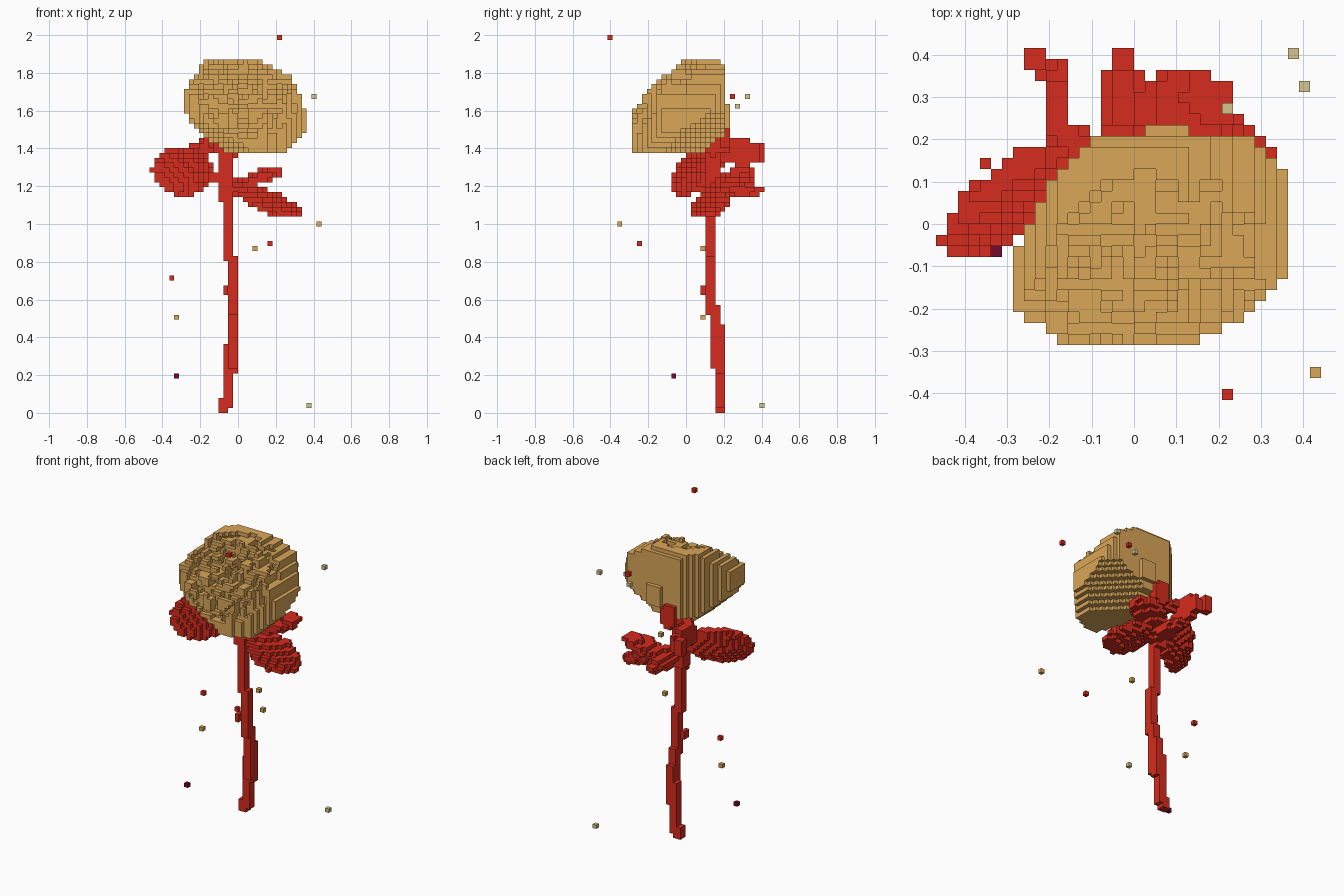
import bpy
import bmesh
import random
from math import atan2, pi, floor
from mathutils import Vector

if "Cube" in bpy.data.objects:
    bpy.data.objects.remove(bpy.data.objects["Cube"], do_unlink=True)

S = 2 / 77  # block size
random.seed(4)


def material(name, rgb):
    m = bpy.data.materials.new(name)
    m.use_nodes = True
    m.diffuse_color = (*rgb, 1)
    m.node_tree.nodes["Principled BSDF"].inputs["Base Color"].default_value = (*rgb, 1)
    return m


gold = material("gold", (0.7, 0.385, 0.098))
red = material("red", (0.67, 0.025, 0.013))
maroon = material("maroon", (0.19, 0.002, 0.03))
pale = material("pale straw", (0.66, 0.56, 0.27))

SIDES = [Vector(d) for d in ((1, 0, 0), (-1, 0, 0), (0, 1, 0), (0, -1, 0), (0, 0, 1), (0, 0, -1))]


def build(name, cells, mat):
    """Skin a set of grid cells with their outer faces."""
    bm = bmesh.new()
    corners = {}

    def corner(p):
        key = tuple(round(c * 2) for c in p)
        if key not in corners:
            corners[key] = bm.verts.new(p * S)
        return corners[key]

    for cell in sorted(cells):
        mid = Vector(cell) + Vector((0.5, 0.5, 0.5))
        for d in SIDES:
            if tuple(int(a + b) for a, b in zip(cell, d)) in cells:
                continue
            a = Vector((d.y, d.z, d.x))
            b = d.cross(a)
            bm.faces.new([corner(mid + (d + a * i + b * j) / 2)
                          for i, j in ((-1, -1), (1, -1), (1, 1), (-1, 1))])
    mesh = bpy.data.meshes.new(name)
    bm.to_mesh(mesh)
    bm.free()
    mesh.materials.append(mat)
    ob = bpy.data.objects.new(name, mesh)
    bpy.context.collection.objects.link(ob)


def fill(low, high, inside):
    """Cells within a box whose centres pass a test."""
    spans = [range(floor(a / S), floor(b / S) + 1) for a, b in zip(low, high)]
    return {(i, j, k) for i in spans[0] for j in spans[1] for k in spans[2]
            if inside(Vector((i + 0.5, j + 0.5, k + 0.5)) * S)}


def box(x, y, z):
    return {(i, j, k) for i in range(x[0], x[1] + 1)
            for j in range(y[0], y[1] + 1) for k in range(z[0], z[1] + 1)}


def blade(centre, along, across, length, width, thick):
    """Flattened ellipsoid lying in the plane of two directions."""
    c = Vector(centre)
    u = Vector(along).normalized()
    n = u.cross(Vector(across)).normalized()
    v = n.cross(u)
    r = Vector((1, 1, 1)) * max(length, width, thick)

    def inside(p):
        q = p - c
        return (q.dot(u) / length) ** 2 + (q.dot(v) / width) ** 2 + (q.dot(n) / thick) ** 2 < 1
    return fill(c - r, c + r, inside)


def twig(a, b, radius):
    a, b = Vector(a), Vector(b)
    cells = set()
    for n in range(31):
        p = a.lerp(b, n / 30)
        r = Vector((radius,) * 3)
        cells |= fill(p - r, p + r, lambda q: (q - p).length < radius)
    return cells


def in_outline(x, y, pts):
    hit = False
    for (ax, ay), (bx, by) in zip(pts, pts[1:] + pts[:1]):
        if (ay > y) != (by > y) and x < ax + (y - ay) * (bx - ax) / (by - ay):
            hit = not hit
    return hit


# Flower head: front, side and top outlines intersected, tapered below
front = [(-.07, 1.38), (.26, 1.38), (.36, 1.5), (.36, 1.6), (.28, 1.78), (.1, 1.87),
         (-.16, 1.87), (-.25, 1.77), (-.285, 1.68), (-.28, 1.59), (-.2, 1.48)]
side = [(-.285, 1.38), (.1, 1.38), (.21, 1.48), (.21, 1.8), (.18, 1.87), (0, 1.87),
        (-.17, 1.74), (-.25, 1.64), (-.285, 1.58)]
top = [(-.15, -.285), (.13, -.285), (.24, -.23), (.34, -.15), (.365, -.1), (.365, .13),
       (.26, .21), (-.08, .21), (-.17, .14), (-.24, .02), (-.285, -.08), (-.285, -.2)]
heart = Vector((0.04, -0.04, 1.62))


def in_head(p):
    q = p - heart
    rounded = abs(q.x / .35) ** 2.5 + abs(q.y / .3) ** 2.5 + abs(q.z / .3) ** 2.5 < 1.12
    back_taper = .45 * p.x + .45 * p.y - .77 * p.z < -1
    front_taper = p.z > 1.37 + .6 * (.1 - p.x) - .36 * (.28 + p.y)
    return (rounded and back_taper and front_taper and in_outline(p.x, p.z, front)
            and in_outline(p.y, p.z, side) and in_outline(p.x, p.y, top))


head = fill((-.3, -.3, 1.36), (.38, .24, 1.88), in_head)
ruffles = {}


def in_groove(cell):
    """Ruffled spiral gaps between petals on the face that looks forward and up."""
    i, j, k = cell
    q = (Vector(cell) + Vector((.5, .5, .5))) * S - heart
    h, v = q.x, (q.y + q.z) * .7
    r = (h * h + v * v) ** .5
    turn = (r / .085 + 1.5 * atan2(v, h) / pi) % 1
    patch = (i // 2, (j + k) // 3)
    if patch not in ruffles:
        ruffles[patch] = random.choice((0, 0, 1, 1, 2))
    depth = 3 if r < .05 else ruffles[patch] + (turn < .35)
    return depth and r < .28 and (i, j - depth, k + depth) not in head


petals = {c for c in head if not in_groove(c)}
build("flower_head", petals | box((1, 4), (8, 8), (58, 62)), gold)

# Stem: overlapping straight runs that step sideways, with a thorn
stem = box((-3, -2), (6, 7), (1, 13)) | box((-4, -3), (6, 7), (0, 2))
stem |= box((-2, -1), (6, 7), (8, 17)) | box((-2, -1), (5, 6), (9, 21))
stem |= box((-2, -1), (4, 5), (20, 31)) | box((-3, -2), (4, 5), (31, 44))
stem |= box((-3, -3), (3, 4), (24, 25)) | box((-4, -2), (4, 6), (43, 54))
build("stem", stem, red)

# Calyx and sepals behind the head
calyx = blade((-.06, .15, 1.42), (0, .3, 1), (1, 0, 0), .09, .07, .06)
calyx |= blade((-.03, .21, 1.46), (0, .1, 1), (1, 0, 0), .085, .06, .035)
calyx |= twig((-.08, .16, 1.42), (-.18, .22, 1.42), .035)
build("calyx", calyx, red)

sepal = blade((-.18, .29, 1.38), (0, 1, -.15), (0, .15, 1), .12, .08, .03)
sepal |= twig((-.2, .36, 1.37), (-.23, .38, 1.37), .03)
sepal |= twig((-.234, .385, 1.34), (-.234, .385, 1.41), .025)
build("back_sepal", sepal, red)

# Leaves
right_leaf = blade((-.29, .06, 1.28), (.7, .62, .2), (-.3, .35, .85), .205, .145, .05)
right_leaf |= twig((-.07, .14, 1.22), (-.2, .13, 1.28), .03)
right_leaf |= twig((-.18, .19, 1.36), (-.18, .22, 1.43), .03)
build("right_leaf", right_leaf, red)

left_leaf = blade((.165, .14, 1.115), (.93, .02, -.35), (0, .9, .45), .185, .12, .038)
left_leaf |= twig((-.06, .14, 1.19), (.08, .15, 1.16), .035)
build("left_leaf", left_leaf, red)

upper_leaf = blade((.11, .27, 1.245), (.9, .2, .3), (0, .95, .15), .135, .1, .035)
upper_leaf |= twig((-.06, .15, 1.2), (.05, .24, 1.23), .03)
build("upper_leaf", upper_leaf, red)

build("back_leaf", blade((-.025, .275, 1.18), (0, 1, 0), (1, 0, 0), .135, .055, .04), red)

# Loose floating specks
specks = {
    "red": (red, [(8, -16, 76), (6, -10, 34), (-14, 5, 27), (9, 9, 64)]),
    "gold": (gold, [(16, -14, 38), (3, 3, 33), (-13, 3, 19)]),
    "pale": (pale, [(15, 12, 64), (14, 15, 1), (8, 10, 62)]),
    "maroon": (maroon, [(-13, -3, 7)]),
}
for label, (mat, cells) in specks.items():
    build(label + "_specks", set(cells), mat)
